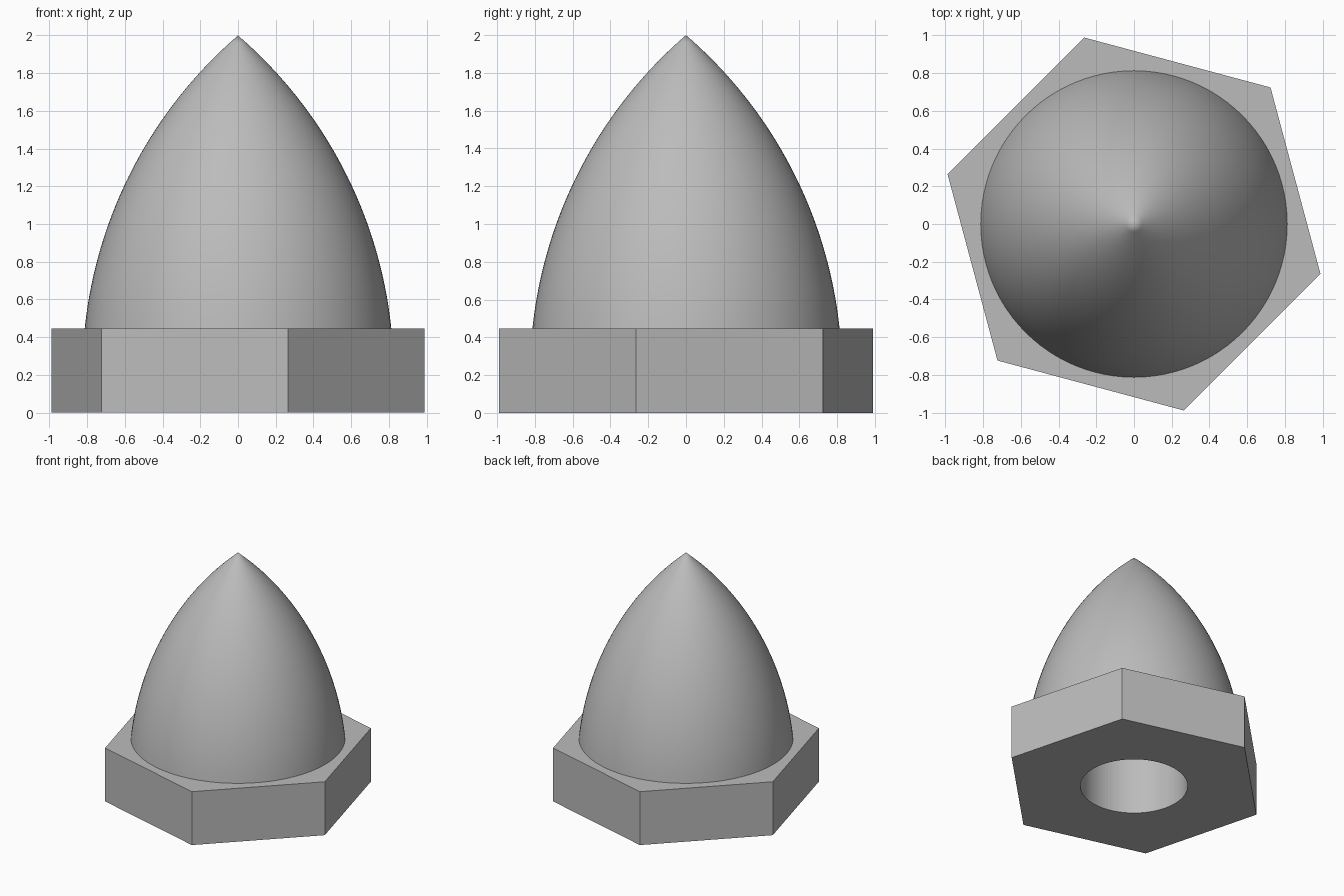
import bpy
import bmesh
import math
from mathutils import Vector

if "Cube" in bpy.data.objects:
    bpy.data.objects.remove(bpy.data.objects["Cube"], do_unlink=True)

NUT_TOP = 0.447
HEX_RADIUS = 1.024
DOME_RADIUS = 0.813
BORE_RADIUS = 0.407
BORE_TOP = 1.1
APEX = 2.0
ARC_CENTRE_Z = 0.2
SIDES = 96

steel = bpy.data.materials.new("grey steel")
steel.use_nodes = True
grey = (0.5, 0.5, 0.5, 1)
steel.diffuse_color = grey
steel.node_tree.nodes["Principled BSDF"].inputs["Base Color"].default_value = grey


def finish(name, bm):
    bmesh.ops.remove_doubles(bm, verts=bm.verts, dist=0.0001)
    bmesh.ops.recalc_face_normals(bm, faces=bm.faces)
    mesh = bpy.data.meshes.new(name)
    bm.to_mesh(mesh)
    bm.free()
    mesh.materials.append(steel)
    obj = bpy.data.objects.new(name, mesh)
    bpy.context.collection.objects.link(obj)
    return obj


def lathe(name, profile):
    bm = bmesh.new()
    verts = [bm.verts.new((r, 0, z)) for r, z in profile]
    edges = [bm.edges.new(pair) for pair in zip(verts, verts[1:])]
    bmesh.ops.spin(bm, geom=verts + edges, cent=(0, 0, 0), axis=(0, 0, 1),
                   angle=math.tau, steps=SIDES)
    return finish(name, bm)


# Hexagonal base, turned so a corner points to -15 degrees
bm = bmesh.new()
corners = [math.radians(-15 + 60 * i) for i in range(6)]
base = bm.faces.new([bm.verts.new((HEX_RADIUS * math.cos(a), HEX_RADIUS * math.sin(a), 0))
                     for a in corners])
top = bmesh.ops.extrude_face_region(bm, geom=[base], use_keep_orig=True)["geom"]
bmesh.ops.translate(bm, verts=[v for v in top if isinstance(v, bmesh.types.BMVert)],
                    vec=Vector((0, 0, NUT_TOP)))
nut = finish("hex_base", bm)

# Bore cut through the base
cutter = lathe("bore_cutter", [(0, -1), (BORE_RADIUS, -1), (BORE_RADIUS, 1), (0, 1)])
cutter.hide_render = True
cutter.hide_viewport = True
cut = nut.modifiers.new("bore", 'BOOLEAN')
cut.operation = 'DIFFERENCE'
cut.solver = 'EXACT'
cut.object = cutter

# Pointed dome: a circular arc from the rim to the apex, then the blind bore inside
rim_h, apex_h = NUT_TOP - ARC_CENTRE_Z, APEX - ARC_CENTRE_Z
offset = (apex_h ** 2 - rim_h ** 2 - DOME_RADIUS ** 2) / (2 * DOME_RADIUS)
arc_radius = math.hypot(offset, apex_h)
start, end = math.asin(rim_h / arc_radius), math.asin(apex_h / arc_radius)
arc = []
for i in range(33):
    a = start + (end - start) * i / 32
    arc.append((max(0, arc_radius * math.cos(a) - offset),
                ARC_CENTRE_Z + arc_radius * math.sin(a)))
bore = [(0, BORE_TOP), (BORE_RADIUS, BORE_TOP), (BORE_RADIUS, NUT_TOP)]
dome = lathe("pointed_dome", bore + arc)

# Smooth round walls, keep edges sharp
bpy.ops.object.select_all(action='DESELECT')
for obj in (nut, dome):
    obj.select_set(True)
bpy.context.view_layer.objects.active = dome
bpy.ops.object.shade_smooth_by_angle(angle=math.radians(30))
